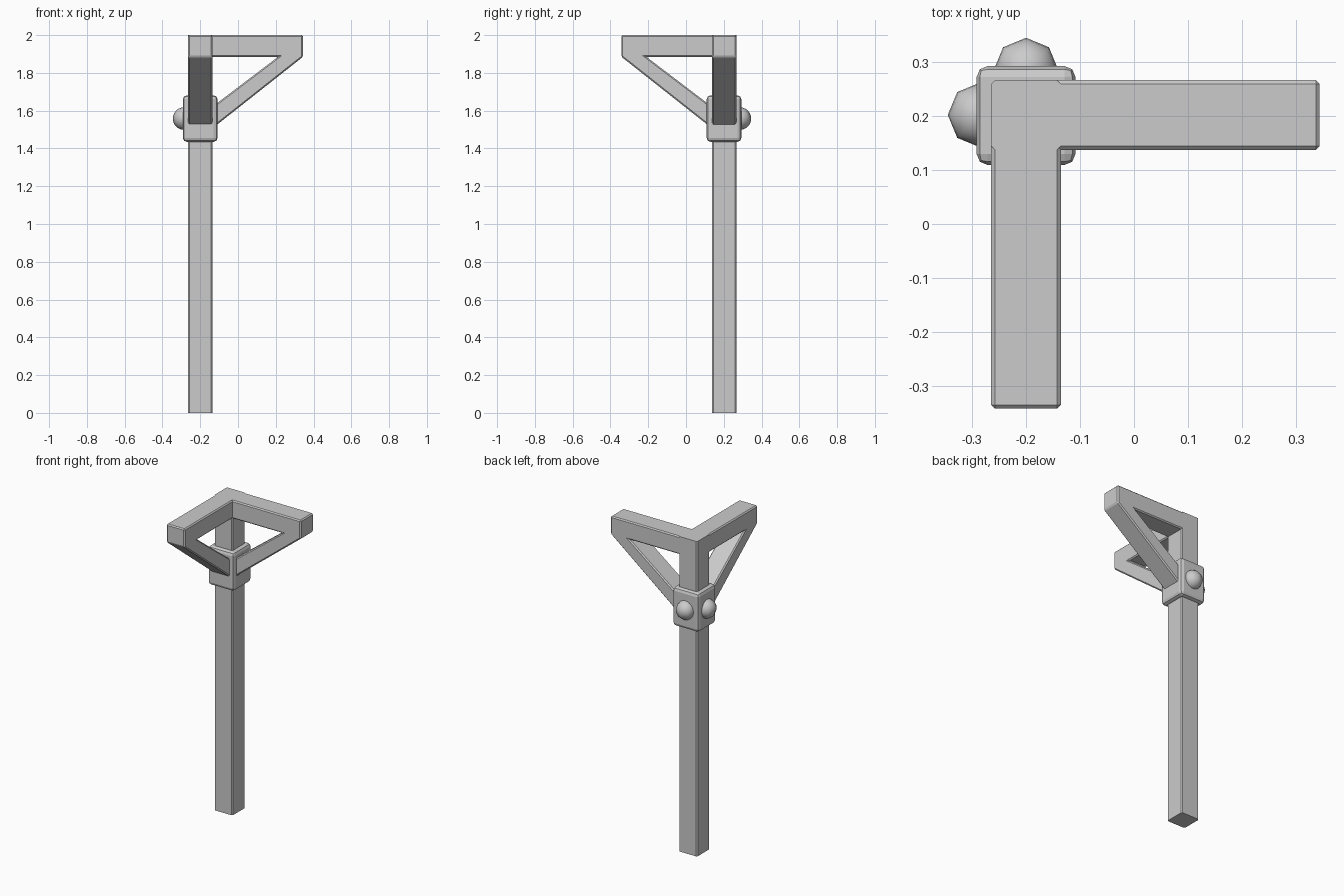
import bpy, bmesh, math
from mathutils import Matrix, Vector

cube = bpy.data.objects.get("Cube")
if cube:
    bpy.data.objects.remove(cube, do_unlink=True)

CX, CY = -0.2, 0.202      # post axis
HALF = 0.0645             # half width of the timbers
TOP = 2.0
COLLAR_Z = 1.558

grey = bpy.data.materials.new("plain_grey")
grey.use_nodes = True
grey.diffuse_color = (0.6, 0.6, 0.6, 1)
grey.node_tree.nodes["Principled BSDF"].inputs["Base Color"].default_value = (0.6, 0.6, 0.6, 1)


def finish(name, bm, location, turn=0.0):
    bmesh.ops.recalc_face_normals(bm, faces=bm.faces)
    mesh = bpy.data.meshes.new(name)
    bm.to_mesh(mesh)
    bm.free()
    mesh.materials.append(grey)
    obj = bpy.data.objects.new(name, mesh)
    obj.location = location
    obj.rotation_euler.z = turn
    bpy.context.collection.objects.link(obj)
    return obj


def box(size):
    bm = bmesh.new()
    bmesh.ops.create_cube(bm, size=1, matrix=Matrix.Diagonal((*size, 1)))
    return bm


def bevel(bm, edges, width, segments=1):
    bmesh.ops.bevel(bm, geom=edges, offset=width, segments=segments,
                    profile=0.5, affect='EDGES')


# Upright post, chamfered along its length
bm = box((2 * HALF, 2 * HALF, TOP))
upright = [e for e in bm.edges if abs(e.verts[0].co.z - e.verts[1].co.z) > 1]
bevel(bm, upright, 0.007)
finish("post", bm, (CX, CY, TOP / 2))

# Two brackets, each a top arm with a diagonal brace
PROFILE = [(0.05, TOP), (0.544, TOP), (0.544, 1.885), (0.05, 1.495),
           (0.05, 1.61), (0.412, 1.885), (0.05, 1.885)]
for name, turn in (("left_bracket", 0), ("front_bracket", -math.pi / 2)):
    bm = bmesh.new()
    face = bm.faces.new([bm.verts.new((u, -HALF, z)) for u, z in PROFILE])
    out = bmesh.ops.extrude_face_region(bm, geom=[face])
    moved = [v for v in out["geom"] if isinstance(v, bmesh.types.BMVert)]
    bmesh.ops.translate(bm, verts=moved, vec=Vector((0, 2 * HALF, 0)))
    bmesh.ops.recalc_face_normals(bm, faces=bm.faces)
    bevel(bm, [e for e in bm.edges if max(v.co.x for v in e.verts) > 0.1], 0.007)
    finish(name, bm, (CX, CY, 0), turn)

# Rounded collar where the braces meet the post
bm = box((0.183, 0.183, 0.246))
bevel(bm, bm.edges[:], 0.02, 2)
finish("collar", bm, (CX, CY - 0.001, COLLAR_Z))

# Domed bolt heads on the two outer collar faces
for name, x, y in (("right_bolt", CX - 0.085, CY), ("back_bolt", CX, CY + 0.083)):
    bm = bmesh.new()
    bmesh.ops.create_uvsphere(bm, u_segments=8, v_segments=12, radius=0.06)
    for f in bm.faces:
        f.smooth = True
    finish(name, bm, (x, y, COLLAR_Z))
